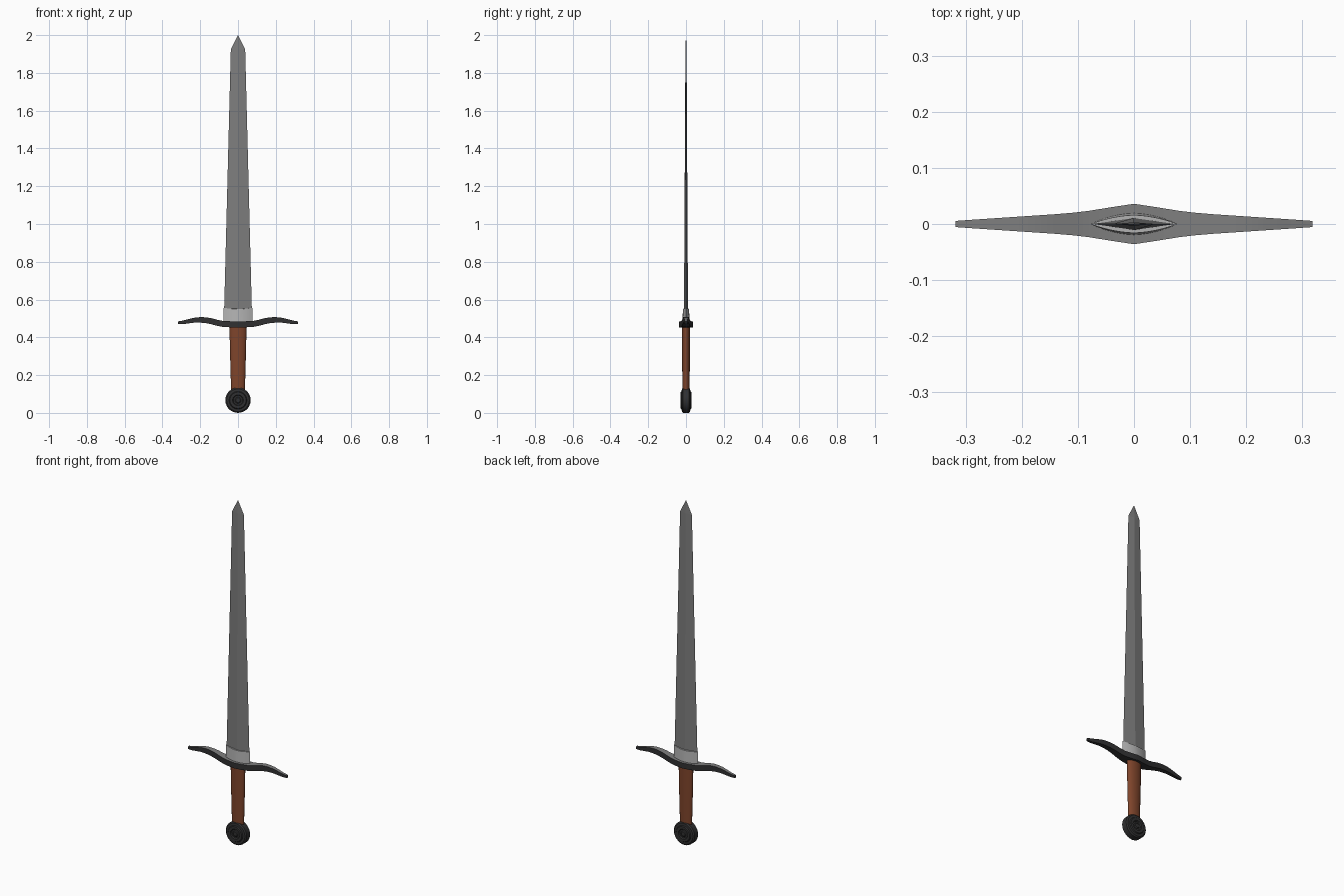
import bpy, math

if "Cube" in bpy.data.objects:
    bpy.data.objects.remove(bpy.data.objects["Cube"])


def mat(name, c):
    m = bpy.data.materials.new(name)
    m.diffuse_color = (*c, 1)
    m.use_nodes = True
    m.node_tree.nodes["Principled BSDF"].inputs["Base Color"].default_value = m.diffuse_color
    return m


STEEL = mat("steel grey", (0.21, 0.21, 0.21))
DARK = mat("dark iron", (0.03, 0.03, 0.031))
LIGHT = mat("light steel", (0.45, 0.45, 0.45))
BROWN = mat("brown leather", (0.21, 0.058, 0.024))


def loft(name, rings, mats, cap=True, smooth=None):
    """Skin a list of equal-length point rings."""
    n = len(rings[0])
    verts = [p for r in rings for p in r]
    faces = [(i * n + j, i * n + (j + 1) % n, (i + 1) * n + (j + 1) % n, (i + 1) * n + j)
             for i in range(len(rings) - 1) for j in range(n)]
    if cap:
        faces += [tuple(range(n))[::-1], tuple(range(len(verts) - n, len(verts)))]
    me = bpy.data.meshes.new(name)
    me.from_pydata(verts, [], faces)
    me.update()
    for m in mats:
        me.materials.append(m)
    ob = bpy.data.objects.new(name, me)
    bpy.context.collection.objects.link(ob)
    bpy.ops.object.select_all(action='DESELECT')
    bpy.context.view_layer.objects.active = ob
    ob.select_set(True)
    bpy.ops.object.mode_set(mode='EDIT')
    bpy.ops.mesh.select_all(action='SELECT')
    bpy.ops.mesh.normals_make_consistent(inside=False)
    bpy.ops.object.mode_set(mode='OBJECT')
    if smooth:
        bpy.ops.object.shade_smooth_by_angle(angle=math.radians(smooth))
    return ob


# blade: tapering diamond section with a short point
loft("blade", [[(w, 0, z), (0, t, z), (-w, 0, z), (0, -t, z)] for w, t, z in
               [(0.075, 0.011, 0.48), (0.038, 0.003, 1.925), (0.0005, 0.0003, 2.0)]], [STEEL])

# collar: lens section, upper rim dipping slightly in the middle
us = [-1 + i / 6 for i in range(13)]
outline = [(u, 1 - u * u) for u in us] + [(u, u * u - 1) for u in us[-2:0:-1]]
loft("blade_collar", [[(0.078 * u, 0.003 * (1 - abs(u)) * (1 if v > 0 else -1) + t * v,
                        z - dip * abs(v)) for u, v in outline]
                      for z, t, dip in [(0.47, 0.017, 0), (0.557, 0.013, 0.007)]],
     [LIGHT], smooth=35)

# cross guard: wavy bar, (x, half depth, bottom z, top z), mirrored
half = [(0, 0.036, 0.453, 0.485), (0.04, 0.030, 0.453, 0.485), (0.08, 0.0235, 0.455, 0.487),
        (0.11, 0.020, 0.461, 0.493), (0.14, 0.0175, 0.469, 0.501), (0.17, 0.0155, 0.475, 0.506),
        (0.20, 0.0135, 0.478, 0.507), (0.23, 0.0115, 0.478, 0.504), (0.26, 0.0095, 0.474, 0.497),
        (0.29, 0.0075, 0.470, 0.489), (0.318, 0.0055, 0.470, 0.484)]
stations = [(-x, d, b, t) for x, d, b, t in half[:0:-1]] + half
guard = loft("cross_guard", [[(x, -d, b), (x, d, b), (x, d, t), (x, -d, t)]
                             for x, d, b, t in stations], [DARK, STEEL], smooth=40)
for p in guard.data.polygons:
    if p.normal.z > 0.6:
        p.material_index = 1

# grip: tapering oval
angles = [2 * math.pi * i / 20 for i in range(20)]
loft("grip", [[(w * math.cos(a), d * math.sin(a), z) for a in angles] for w, d, z in
              [(0.036, 0.019, 0.10), (0.040, 0.020, 0.24), (0.043, 0.021, 0.35),
               (0.045, 0.021, 0.46)]], [BROWN], smooth=40)

# pommel: turned disc around the y axis with a recessed ring and centre boss
front = [(0.012, 0.026), (0.017, 0.022), (0.025, 0.022), (0.029, 0.028), (0.043, 0.028),
         (0.047, 0.023), (0.060, 0.022), (0.067, 0.016)]
profile = [(r, -y) for r, y in front] + front[::-1]
turn = [2 * math.pi * i / 28 for i in range(28)]
loft("pommel", [[(r * math.cos(a), y, 0.067 + r * math.sin(a)) for a in turn]
                for r, y in profile], [DARK], smooth=35)
